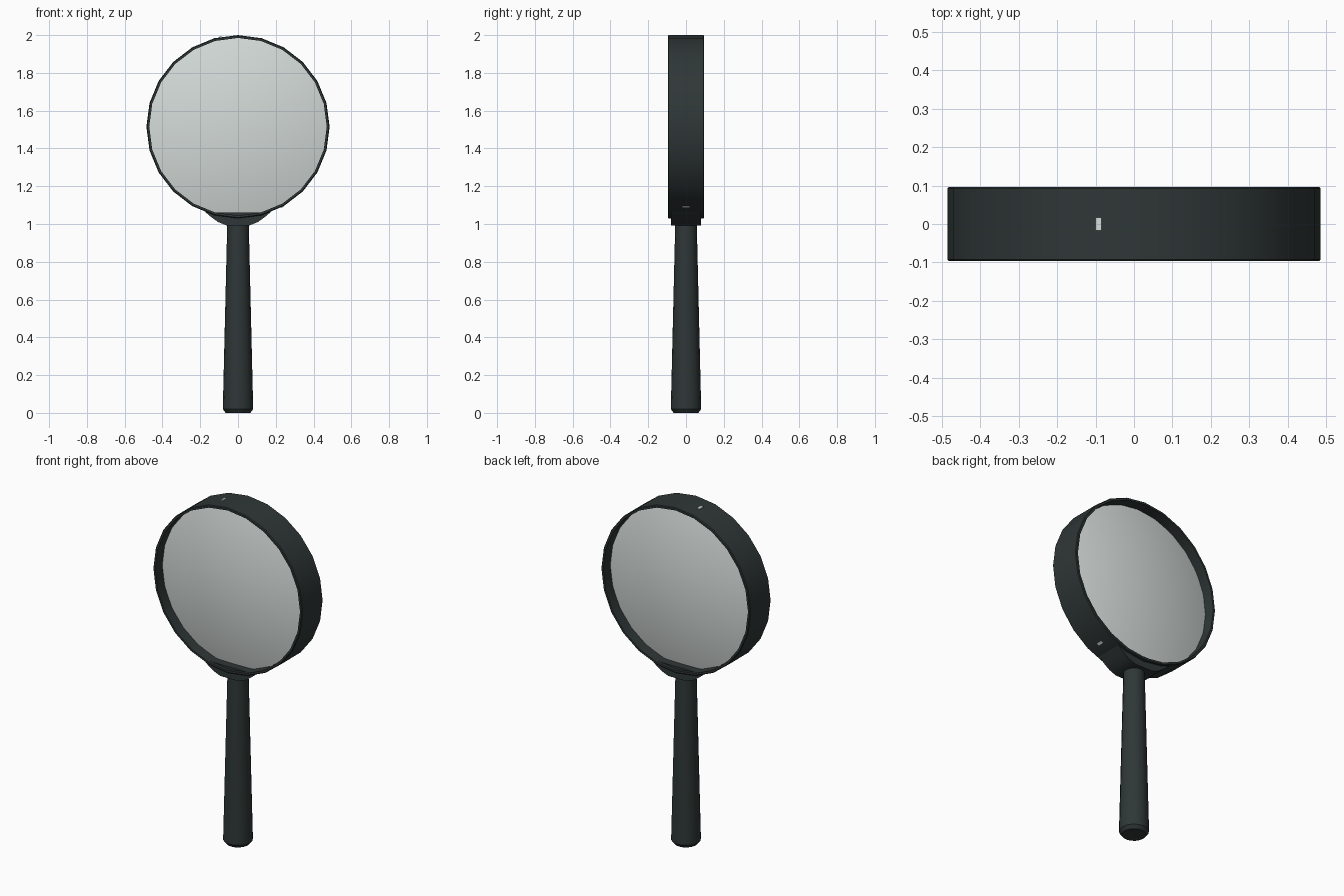
import bpy, bmesh, math
from mathutils import Matrix, Vector

cube = bpy.data.objects.get("Cube")
if cube:
    bpy.data.objects.remove(cube)

CENTRE = Vector((0, 0, 1.515))
TO_FRONT = Matrix.Translation(CENTRE) @ Matrix.Rotation(math.pi / 2, 4, 'X')


def material(name, rgb, roughness):
    mat = bpy.data.materials.new(name)
    mat.use_nodes = True
    mat.diffuse_color = (*rgb, 1)
    bsdf = mat.node_tree.nodes["Principled BSDF"]
    bsdf.inputs["Base Color"].default_value = (*rgb, 1)
    bsdf.inputs["Roughness"].default_value = roughness
    return mat


def finish(name, bm, mat, angle=35):
    bmesh.ops.remove_doubles(bm, verts=bm.verts, dist=0.0001)
    bmesh.ops.recalc_face_normals(bm, faces=bm.faces)
    mesh = bpy.data.meshes.new(name)
    bm.to_mesh(mesh)
    bm.free()
    mesh.materials.append(mat)
    obj = bpy.data.objects.new(name, mesh)
    bpy.context.collection.objects.link(obj)
    bpy.ops.object.select_all(action='DESELECT')
    obj.select_set(True)
    bpy.context.view_layer.objects.active = obj
    bpy.ops.object.shade_smooth_by_angle(angle=math.radians(angle))
    return obj


def lathe(name, profile, sides, mat, matrix=Matrix(), closed=False, angle=35):
    """Turn a (radius, height) profile around z, then place it."""
    bm = bmesh.new()
    verts = [bm.verts.new((r, 0, h)) for r, h in profile]
    pairs = list(zip(verts, verts[1:])) + ([(verts[-1], verts[0])] if closed else [])
    edges = [bm.edges.new(p) for p in pairs]
    bmesh.ops.spin(bm, geom=verts + edges, cent=(0, 0, 0), axis=(0, 0, 1),
                   angle=math.tau, steps=sides, use_merge=True)
    bm.transform(matrix)
    return finish(name, bm, mat, angle)


dark = material("dark plastic", (0.028, 0.038, 0.037), 0.5)
glass = material("pale glass", (0.66, 0.71, 0.69), 0.2)

# Round rim with small bevels at its outer edges
lathe("rim", [(0.47, -0.096), (0.481, -0.096), (0.485, -0.092), (0.485, 0.092),
              (0.481, 0.096), (0.47, 0.096)], 24, dark, TO_FRONT, closed=True)

# Lens bulging on both sides
half = [(0.473 * math.sin(t * math.pi / 16), 0.03 + 0.06 * (1 - math.sin(t * math.pi / 16) ** 2))
        for t in range(9)]
lathe("lens", half + [(r, -h) for r, h in reversed(half)], 32, glass, TO_FRONT)

# Small ends of the lens showing through the rim
for name, degrees in (("lens_tab_top", 101), ("lens_tab_side", -61)):
    bm = bmesh.new()
    bmesh.ops.create_cube(bm, size=1)
    bm.transform(Matrix.Translation(CENTRE) @ Matrix.Rotation(-math.radians(degrees), 4, 'Y')
                 @ Matrix.Translation((0.482, 0, 0)) @ Matrix.Diagonal((0.009, 0.035, 0.016, 1)))
    finish(name, bm, glass)

# Curved neck block joining the rim to the handle
right = [(0.1, 1.06), (0.175, 1.065), (0.14, 1.035), (0.105, 1.01), (0.06, 0.992)]
outline = right + [(-x, z) for x, z in reversed(right)]
bm = bmesh.new()
face = bm.faces.new([bm.verts.new((x, -0.08, z)) for x, z in outline])
extruded = bmesh.ops.extrude_face_region(bm, geom=[face])["geom"]
bmesh.ops.translate(bm, vec=(0, 0.16, 0),
                    verts=[v for v in extruded if isinstance(v, bmesh.types.BMVert)])
finish("neck", bm, dark)

# Tapered handle with a bevelled foot
lathe("handle", [(0, 0), (0.065, 0), (0.08, 0.02), (0.08, 0.04), (0.057, 1.0), (0, 1.0)],
      16, dark)
